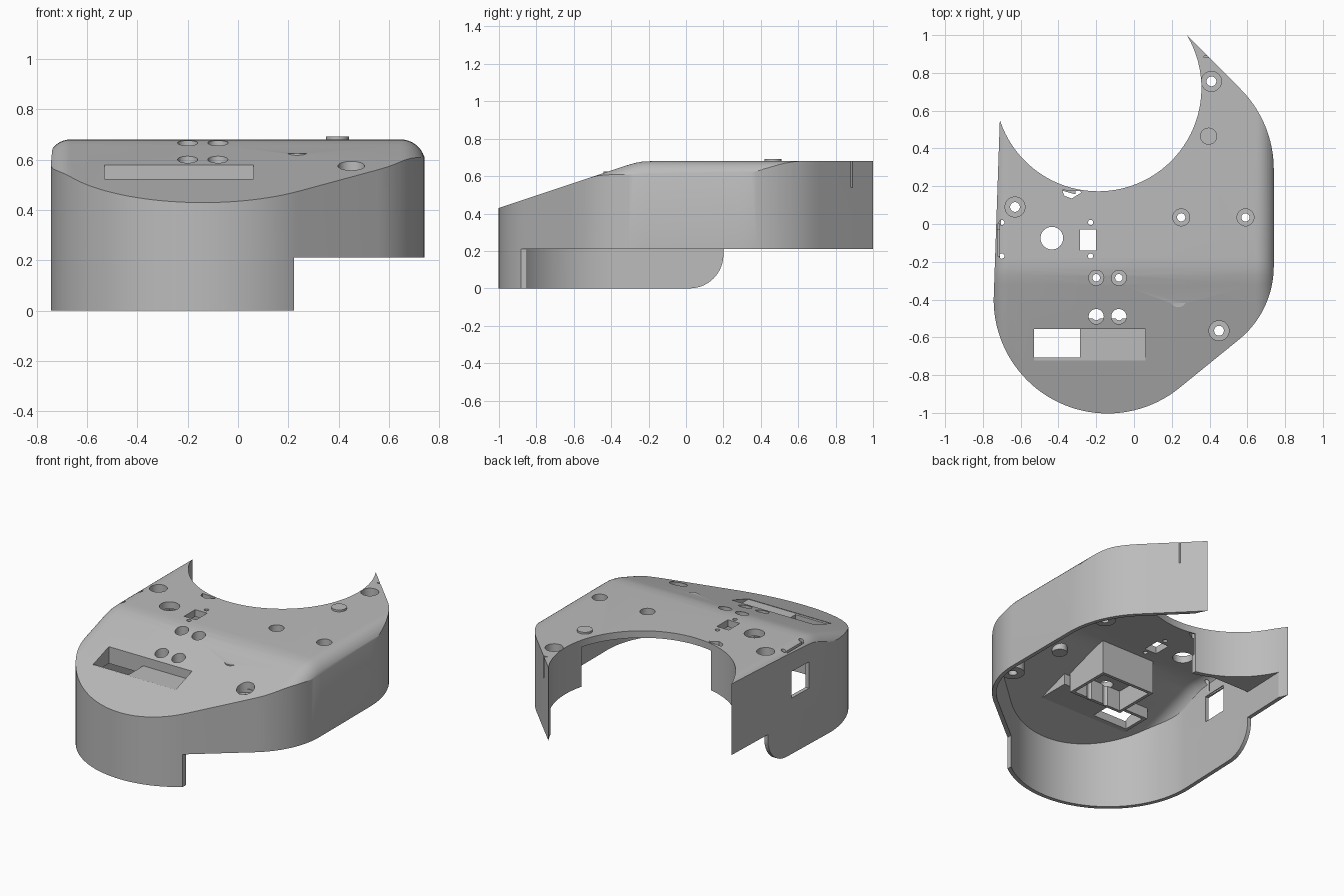
import bpy, bmesh
from math import cos, sin, radians

if "Cube" in bpy.data.objects:
    bpy.data.objects.remove(bpy.data.objects["Cube"], do_unlink=True)

grey = bpy.data.materials.new("plain_grey")
grey.use_nodes = True
COLOUR = (0.5, 0.5, 0.5, 1)
grey.diffuse_color = COLOUR
grey.node_tree.nodes["Principled BSDF"].inputs["Base Color"].default_value = COLOUR


def loft(name, rings):
    """Solid from a row of matching point loops."""
    bm = bmesh.new()
    loops = [[bm.verts.new(p) for p in ring] for ring in rings]
    n = len(loops[0])
    for a, b in zip(loops, loops[1:]):
        for i in range(n):
            j = (i + 1) % n
            bm.faces.new((a[i], a[j], b[j], b[i]))
    bm.faces.new(loops[0])
    bm.faces.new(loops[-1])
    bmesh.ops.recalc_face_normals(bm, faces=bm.faces)
    mesh = bpy.data.meshes.new(name)
    bm.to_mesh(mesh)
    bm.free()
    mesh.materials.append(grey)
    ob = bpy.data.objects.new(name, mesh)
    bpy.context.collection.objects.link(ob)
    return ob


def prism(name, pts, lo, hi, axis="z"):
    place = (lambda u, v, w: (u, v, w)) if axis == "z" else (lambda u, v, w: (w, u, v))
    return loft(name, [[place(u, v, w) for u, v in pts] for w in (lo, hi)])


def arc(cx, cy, r, a0, a1, n):
    return [(cx + r * cos(radians(a0 + (a1 - a0) * i / n)),
             cy + r * sin(radians(a0 + (a1 - a0) * i / n))) for i in range(n + 1)]


def cyl(name, x, y, r, lo, hi, n=32):
    return prism(name, arc(x, y, r, 0, 360 - 360 / n, n - 1), lo, hi)


def box(name, x0, x1, y0, y1, z0, z1):
    return prism(name, [(x0, y0), (x1, y0), (x1, y1), (x0, y1)], z0, z1)


def combine(target, tool, how):
    mod = target.modifiers.new(how, "BOOLEAN")
    mod.operation, mod.solver, mod.object = how, "EXACT", tool
    bpy.context.view_layer.objects.active = target
    bpy.ops.object.modifier_apply(modifier=mod.name)
    bpy.data.objects.remove(tool, do_unlink=True)


def cut(target, tool):
    combine(target, tool, "DIFFERENCE")


def add(target, tool):
    combine(target, tool, "UNION")


def outline(t):
    """Plan outline, moved inward by t."""
    d = t * 0.707
    return ([(-0.71 + t, 0.56)]
            + arc(-0.14, -0.4, 0.603 - t, 180, 308.7, 40)
            + arc(0.24, -0.224, 0.5 - t, -51.3, 0, 16)
            + arc(0.14, 0.29, 0.6 - t, 0, 45, 16)
            + [(0.28 - d, 1.0 - d)])


def top_z(y):
    return 0.68 + min(0, (y + 0.25) / 3)


def envelope(name, t, drop):
    """Flat deck with a sloped front and rounded long edges."""
    sect = ([(0.745 - t, -1)] + arc(0.645 - t, -0.1, 0.1, 0, 90, 10)
            + arc(-0.665 + t, -0.09, 0.09, 90, 180, 10) + [(-0.755 + t, -1)])
    ys = [(-1.1, top_z(-1.1)), (-0.32, top_z(-0.32)), (-0.27, 0.671),
          (-0.23, 0.678), (-0.18, 0.68), (1.1, 0.68)]
    return loft(name, [[(x, y, z - drop + dz) for x, dz in sect] for y, z in ys])


# Outer shell
WALL, DECK = 0.025, 0.045
BAY = (-0.19, 0.72)
body = prism("housing_shell", outline(0), 0, 0.9)
combine(body, envelope("deck_form", 0, 0), "INTERSECT")

# Hollow interior, keeping a thin curved wall around the bay
core = prism("cavity", outline(WALL), -0.1, 0.9)
combine(core, envelope("cavity_form", WALL, DECK), "INTERSECT")
cut(core, cyl("bay_wall", *BAY, 0.575, -0.5, 1.2, 96))
cut(body, core)
cut(body, prism("low_cavity", outline(WALL), -0.1, 0.38))

# Screw bosses under the deck: x, y, counterbore radius, hole radius, boss foot
SCREWS = [(-0.63, 0.09, 0.053, 0.026, 0.55), (0.41, 0.755, 0.053, 0.026, 0.4),
          (0.25, 0.035, 0.045, 0.022, 0.58), (0.59, 0.035, 0.045, 0.022, 0.58),
          (0.45, -0.565, 0.053, 0.026, 0.42)]
for x, y, r, hole, foot in SCREWS:
    add(body, cyl("boss", x, y, r + 0.017, foot, top_z(y) - 0.03))

# Display tray, module frame and corner plate
add(body, prism("tray", [(-0.74, 0.47), (-0.535, 0.47), (-0.535, 0.565), (-0.74, 0.5)],
                -0.55, 0.08, "x"))
frame = prism("module_frame", [(-0.52, 0.42), (-0.22, 0.42), (-0.22, 0.66), (-0.52, 0.575)],
              -0.33, 0.05, "x")
cut(frame, box("frame_hollow", -0.31, 0.03, -0.5, -0.24, 0.3, 0.55))
add(body, frame)
add(body, prism("corner_plate", [(-0.7, 0.2), (-0.4, 0.2), (-0.7, 0.55)], 0.38, 0.41))

# Stub breaking through the slope, and the raised button
add(body, cyl("stub", 0.235, -0.395, 0.045, 0.56, 0.624))
add(body, cyl("button", 0.395, 0.465, 0.045, 0.66, 0.692))

# Round bay at the back, with its open middle
cut(body, cyl("bay", *BAY, 0.547, -0.5, 1.2, 96))
cut(body, box("bay_opening", -0.31, 0.385, 0.13, 0.58, -0.1, 0.635))
cut(body, prism("cable_hole", [(-0.38, 0.18), (-0.37, 0.15), (-0.33, 0.135), (-0.28, 0.165),
                               (-0.285, 0.175), (-0.33, 0.176)], 0.5, 0.8))

# Counterbored screw holes
for x in (-0.2, -0.08):
    for y in (-0.285, -0.49):
        SCREWS.append((x, y, 0.04, 0.02, 0))
for x, y, r, hole, foot in SCREWS:
    cut(body, cyl("counterbore", x, y, r, top_z(y) - 0.05, 0.9))
    cut(body, cyl("screw_hole", x, y, hole, 0.3, 0.9, 20))

# Deck openings
cut(body, cyl("round_hole", -0.435, -0.075, 0.06, 0.5, 0.9, 40))
cut(body, box("square_hole", -0.285, -0.2, -0.14, -0.028, 0.5, 0.9))
for x in (-0.23, -0.7):
    for y in (0.008, -0.17):
        cut(body, cyl("pin_hole", x, y, 0.014, 0.55, 0.9, 16))
cut(body, box("display_recess", -0.53, 0.062, -0.722, -0.556, 0.52, 0.9))
cut(body, box("display_hole", -0.53, -0.285, -0.706, -0.556, 0.3, 0.9))

# Side wall openings
cut(body, box("side_window", -0.9, -0.66, -0.2, -0.03, 0.36, 0.53))
cut(body, box("side_slot", -0.722, -0.712, -0.17, 0.0, 0.53, 0.9))
cut(body, box("horn_slit", 0.37, 0.5, 0.882, 0.889, 0.54, 0.9))

# Lower rim: deep only at the front and one side, with a rounded back corner
cut(body, box("rim_step", 0.223, 0.9, -1.2, 1.2, -0.2, 0.21))
cut(body, prism("rim_corner", [(1.2, 0.21), (0.2, 0.21)] + arc(0.02, 0.18, 0.18, 0, -90, 14)
                + [(0.02, -0.2), (1.2, -0.2)], -1, 1, "x"))

# Smooth curved walls, keep edges crisp
bpy.context.view_layer.update()
bpy.context.view_layer.objects.active = body
body.select_set(True)
bpy.ops.object.shade_smooth_by_angle(angle=radians(25))
